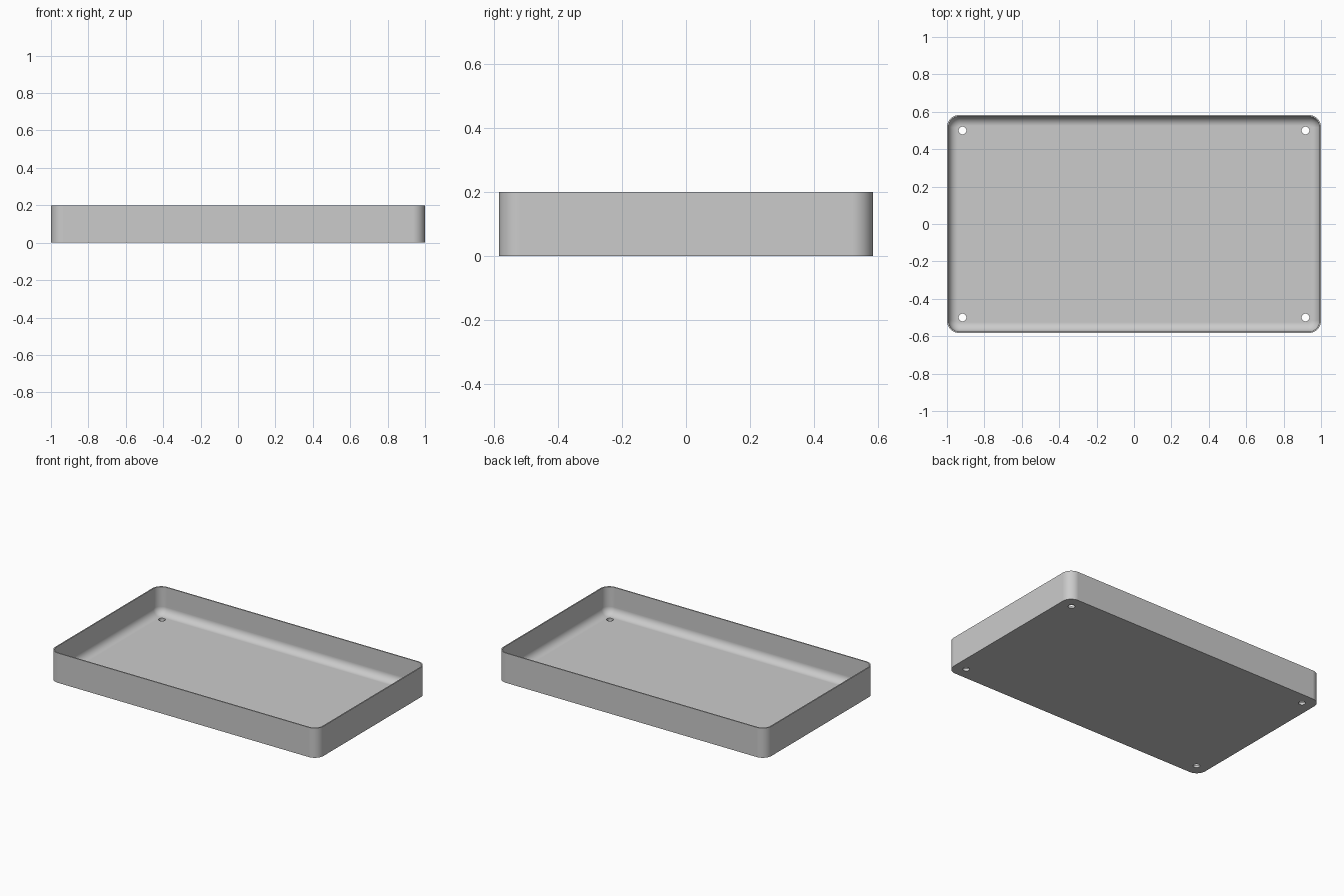
import bpy, bmesh, math

cube = bpy.data.objects.get("Cube")
if cube:
    bpy.data.objects.remove(cube, do_unlink=True)

HALF_X, HALF_Y, HEIGHT = 1.0, 0.583, 0.2
CORNER, WALL, FLOOR, FILLET = 0.066, 0.008, 0.0167, 0.05
ARC_STEPS, FILLET_STEPS = 12, 10

grey = bpy.data.materials.new("light grey")
grey.use_nodes = True
colour = (0.6, 0.6, 0.6, 1)
grey.diffuse_color = colour
grey.node_tree.nodes["Principled BSDF"].inputs["Base Color"].default_value = colour


def ring(bm, inset, z):
    """Rounded rectangle of vertices, pulled inward by inset."""
    radius = CORNER - inset
    verts = []
    for quarter, (sx, sy) in enumerate([(1, 1), (-1, 1), (-1, -1), (1, -1)]):
        for i in range(ARC_STEPS + 1):
            a = math.pi / 2 * (quarter + i / ARC_STEPS)
            verts.append(bm.verts.new((sx * (HALF_X - CORNER) + radius * math.cos(a),
                                       sy * (HALF_Y - CORNER) + radius * math.sin(a), z)))
    return verts


# Tray shell: outer wall, rim, inner wall, rounded inner edge and floor
section = [(0, 0), (0, HEIGHT), (WALL, HEIGHT)]
for i in range(FILLET_STEPS + 1):
    a = math.pi / 2 * i / FILLET_STEPS
    section.append((WALL + FILLET * (1 - math.cos(a)),
                    FLOOR + FILLET * (1 - math.sin(a))))

bm = bmesh.new()
rings = [ring(bm, *point) for point in section]
count = len(rings[0])
for low, high in zip(rings, rings[1:]):
    for i in range(count):
        j = (i + 1) % count
        bm.faces.new((low[i], low[j], high[j], high[i]))
bm.faces.new(rings[0][::-1])
bm.faces.new(rings[-1])
bmesh.ops.recalc_face_normals(bm, faces=bm.faces)
mesh = bpy.data.meshes.new("tray")
bm.to_mesh(mesh)
bm.free()
mesh.materials.append(grey)
tray = bpy.data.objects.new("tray", mesh)
bpy.context.collection.objects.link(tray)

# Four screw holes through the floor
bm = bmesh.new()
for sx in (-1, 1):
    for sy in (-1, 1):
        made = bmesh.ops.create_cone(bm, cap_ends=True, segments=32, radius1=0.021,
                                     radius2=0.021, depth=0.1)
        bmesh.ops.translate(bm, verts=made["verts"], vec=(sx * 0.917, sy * 0.5, 0))
cut_mesh = bpy.data.meshes.new("hole_cutter")
bm.to_mesh(cut_mesh)
bm.free()
cut_mesh.materials.append(grey)
cutter = bpy.data.objects.new("hole_cutter", cut_mesh)
bpy.context.collection.objects.link(cutter)

holes = tray.modifiers.new("holes", "BOOLEAN")
holes.operation = "DIFFERENCE"
holes.solver = "EXACT"
holes.object = cutter

# Bake the holes, then smooth the rounded surfaces
bpy.ops.object.select_all(action="DESELECT")
tray.select_set(True)
bpy.context.view_layer.objects.active = tray
bpy.ops.object.modifier_apply(modifier="holes")
bpy.data.objects.remove(cutter, do_unlink=True)
bpy.ops.object.shade_smooth_by_angle(angle=math.radians(35))
weighted = tray.modifiers.new("even_normals", "WEIGHTED_NORMAL")
weighted.keep_sharp = True
